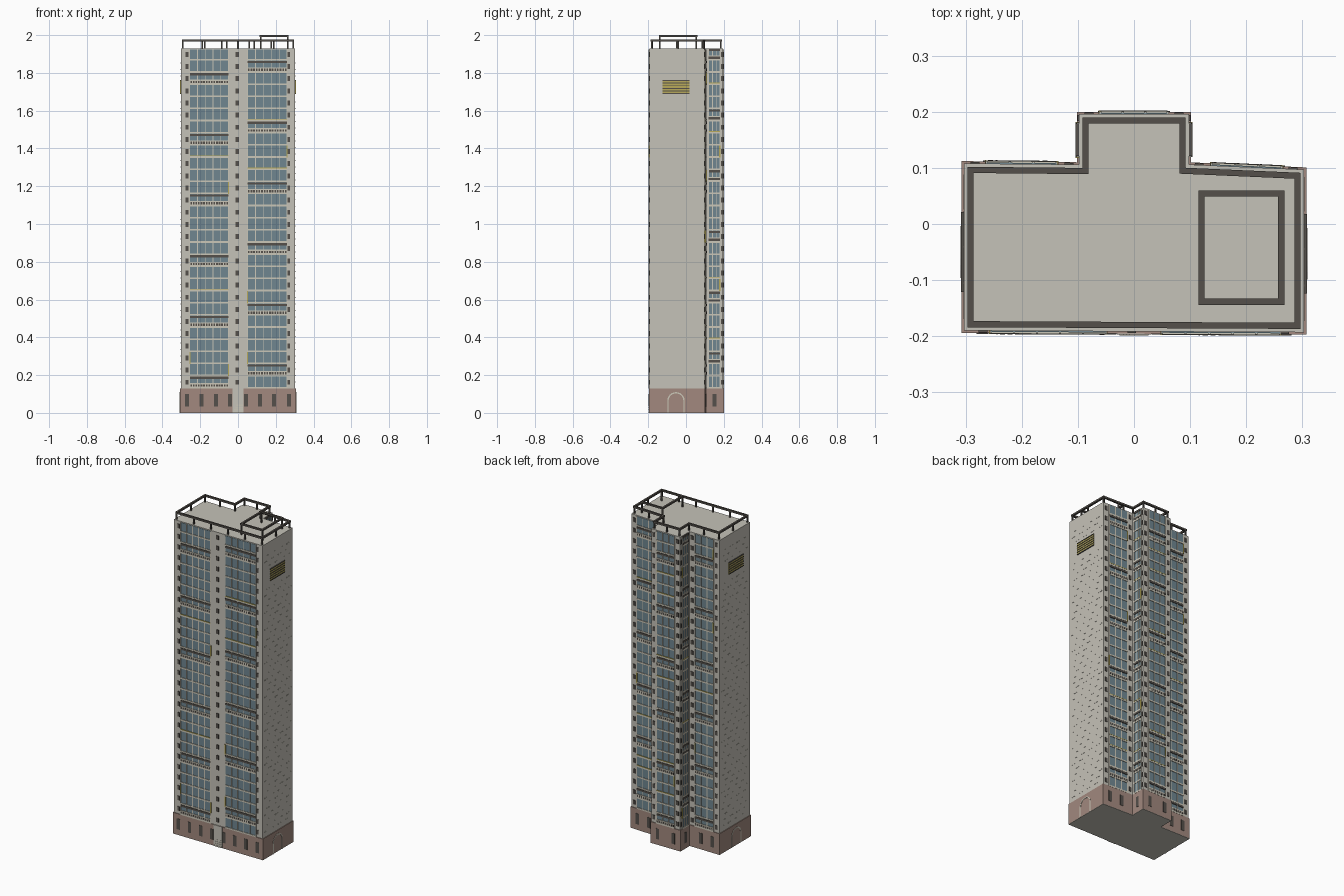
import bpy, bmesh, math, random
from mathutils import Vector

if "Cube" in bpy.data.objects:
    bpy.data.objects.remove(bpy.data.objects["Cube"])

random.seed(4)


def material(name, rgb):
    m = bpy.data.materials.new(name)
    m.diffuse_color = (*rgb, 1)
    m.use_nodes = True
    m.node_tree.nodes["Principled BSDF"].inputs["Base Color"].default_value = m.diffuse_color
    return m


STONE = material("pale stone", (0.56, 0.54, 0.48))
FRAME = material("cream frame", (0.60, 0.57, 0.48))
GLASS = material("blue glass", (0.16, 0.24, 0.28))
DARK = material("dark metal", (0.09, 0.08, 0.07))
PINK = material("pink base stone", (0.36, 0.25, 0.21))
YELLOW = material("yellow trim", (0.48, 0.40, 0.10))

# Footprint, counter-clockwise from the front left corner
PLAN = [Vector(p) for p in [(-.303, -.19), (.303, -.193), (.303, .097), (.098, .106),
                            (.098, .196), (-.098, .196), (-.098, .106), (-.303, .108)]]
FRONT, RIGHT, BACK_R, WING_R, BACK, WING_L, BACK_L, LEFT = range(8)
BASE, TOP, FLOORS = 0.13, 1.93, 28
STEP = (TOP - BASE) / FLOORS
parts = {}


def mesh_for(name, mat):
    if name not in parts:
        parts[name] = (bmesh.new(), mat)
    return parts[name][0]


def prism(name, mat, low, high):
    """Solid between two matching loops of 3D points."""
    bm = mesh_for(name, mat)
    a = [bm.verts.new(p) for p in low]
    b = [bm.verts.new(p) for p in high]
    n = len(a)
    bm.faces.new(a[::-1])
    bm.faces.new(b)
    for i in range(n):
        bm.faces.new((a[i], a[(i + 1) % n], b[(i + 1) % n], b[i]))


def slab(name, mat, wall, corners, out, inn=-0.002):
    """Plate on a wall, from (distance along wall, height) corners."""
    p, q = PLAN[wall], PLAN[(wall + 1) % 8]
    d = (q - p).normalized()
    n = Vector((d.y, -d.x))
    at = lambda s, z, o: (*(p + d * s + n * o), z)
    prism(name, mat, [at(s, z, inn) for s, z in corners], [at(s, z, out) for s, z in corners])


def plate(name, mat, wall, s0, s1, z0, z1, out, inn=-0.002):
    slab(name, mat, wall, [(s0, z0), (s1, z0), (s1, z1), (s0, z1)], out, inn)


def offset(poly, dist):
    """Mitred outward offset of a closed loop."""
    res = []
    for i, p in enumerate(poly):
        d0 = (p - poly[i - 1]).normalized()
        d1 = (poly[(i + 1) % len(poly)] - p).normalized()
        n0, n1 = Vector((d0.y, -d0.x)), Vector((d1.y, -d1.x))
        res.append(p + (n0 + n1) * (dist / (1 + n0.dot(n1))))
    return res


def lift(pts, z):
    return [(p.x, p.y, z) for p in pts]


# Tower body and wider base
prism("tower_body", STONE, lift(PLAN, 0), lift(PLAN, TOP))
skirt = offset(PLAN, 0.004)
prism("base_block", PINK, lift(skirt, 0.002), lift(skirt, BASE))
prism("underside", STONE, lift(skirt, 0), lift(skirt, 0.002))


def window_bay(wall, s0, s1, phase):
    """Glass strip with a grid of frames, balconies every fifth floor and trims."""
    plate("glazing", GLASS, wall, s0, s1, BASE, TOP - .005, 0.002)
    cols = max(3, round((s1 - s0) / 0.042))
    for i in range(cols + 1):
        s = s0 + (s1 - s0) * i / cols
        plate("window_mullions", FRAME, wall, s - .002, s + .002, BASE, TOP - .005, 0.0045)
    for f in range(FLOORS):
        z = BASE + f * STEP
        plate("floor_bands", FRAME, wall, s0, s1, z - .001, z + .008, 0.005)
        if f % 5 == phase:
            # Balcony: dark lintel above, pale rail with dark openings below
            plate("balcony_lintels", DARK, wall, s0, s1, z + .050, z + .062, 0.006)
            plate("balcony_rails", FRAME, wall, s0, s1, z + .008, z + .027, 0.0055)
            gaps = cols * 3
            for k in range(gaps):
                g = s0 + (s1 - s0) * (k + .5) / gaps
                plate("balcony_openings", DARK, wall, g - .0045, g + .0045,
                      z + .009, z + .021, 0.0062)
        elif random.random() < 0.12:
            plate("yellow_sills", YELLOW, wall, s0, s1, z + .008, z + .012, 0.006)
        elif random.random() < 0.12:
            e = random.choice((s0, s1))
            plate("yellow_jambs", YELLOW, wall, e - .003, e + .003, z, z + STEP, 0.006)


def slit_column(wall, s, w=0.008):
    """Column of small dark windows, one on each floor."""
    for f in range(FLOORS):
        z = BASE + (f + .5) * STEP
        plate("slit_windows", DARK, wall, s - w, s + w, z - .013, z + .013, 0.003)


for wall, s0, s1, phase in [(FRONT, .048, .253, 0), (FRONT, .353, .563, 1),
                            (BACK_R, .040, .165, 1), (WING_R, .015, .073, 2),
                            (BACK, .038, .158, 0), (WING_L, .017, .075, 2),
                            (BACK_L, .040, .165, 0)]:
    window_bay(wall, s0, s1, phase)
for wall, s in [(FRONT, .034), (FRONT, .299), (FRONT, .571), (BACK_R, .020), (BACK_R, .187),
                (WING_R, .083), (BACK, .018), (BACK, .178), (WING_L, .007),
                (BACK_L, .018), (BACK_L, .185)]:
    slit_column(wall, s, 0.005 if wall in (WING_R, WING_L) else 0.008)

# Ground floor windows
for wall, spots in [(FRONT, [.033, .110, .187, .261, .345, .419, .493, .573]),
                    (BACK_R, [.045, .125]), (WING_R, [.045]), (WING_L, [.045]),
                    (BACK, [.045, .151]), (BACK_L, [.080, .160])]:
    for s in spots:
        plate("base_windows", DARK, wall, s - .011, s + .011, .035, .10, .0055, .002)

# Pale entrance surround with shallow treads
plate("entrance", STONE, FRONT, .273, .333, 0, BASE, 0.0055)
for i in range(4):
    plate("entrance_treads", FRAME, FRONT, .277 + i * .006, .329, i * .012, i * .012 + .008, 0.007)

# Blank side walls: vent, arched door outline and raised courses
for wall in (RIGHT, LEFT):
    length = (PLAN[(wall + 1) % 8] - PLAN[wall]).length
    mid = 0.14 if wall == RIGHT else length - 0.14
    plate("vent_panel", YELLOW, wall, mid - .071, mid + .071, 1.69, 1.76, 0.003)
    for i in range(6):
        z = 1.688 + i * .0138
        plate("vent_slats", DARK, wall, mid - .071, mid + .071, z, z + .005, 0.005)
    path = [(1, 0)] + [(math.cos(a * math.pi / 12), .065 + math.sin(a * math.pi / 12) * .045)
                       for a in range(13)] + [(-1, 0)]
    outer = [(mid + c * .046, z) for c, z in path]
    inner = [(mid + c * .039, z if z < .066 else .065 + (z - .065) * .85) for c, z in path]
    for i in range(len(path) - 1):
        slab("door_arch", FRAME, wall, [inner[i], outer[i], outer[i + 1], inner[i + 1]], .006, .002)
    for row in range(50):
        z = BASE + .03 + row * .0345
        if 1.67 < z < 1.78:
            continue
        for k in range(4):
            s = .02 + k * .065 + (row % 3) * .018
            plate("raised_courses", STONE, wall, s, s + .026, z, z + .005, 0.001)


def rail(name, poly, width, z0, z1, ground, posts):
    """Closed flat rail with posts at corners and along its sides."""
    inner = offset(poly, -width)
    mids = offset(poly, -width / 2)
    n = len(poly)
    for i in range(n):
        j = (i + 1) % n
        quad = [poly[i], poly[j], inner[j], inner[i]]
        prism(name, DARK, lift(quad, z0), lift(quad, z1))
        count = max(1, round((mids[j] - mids[i]).length / posts))
        for k in range(count):
            c = mids[i].lerp(mids[j], k / count)
            sq = [c + Vector(v) * .004 for v in [(-1, -1), (1, -1), (1, 1), (-1, 1)]]
            prism(name + "_posts", DARK, lift(sq, ground), lift(sq, z0))


# Roof railings
rail("roof_rail", offset(PLAN, -.006), .011, 1.965, 1.976, TOP, .11)
box = [Vector(p) for p in [(.115, -.144), (.268, -.144), (.268, .06), (.115, .06)]]
rail("upper_rail", box, .011, 1.99, 2.0, TOP, .3)

# Turn every collected part into an object
for name, (bm, mat) in parts.items():
    bmesh.ops.recalc_face_normals(bm, faces=bm.faces)
    me = bpy.data.meshes.new(name)
    bm.to_mesh(me)
    bm.free()
    me.materials.append(mat)
    bpy.context.collection.objects.link(bpy.data.objects.new(name, me))
